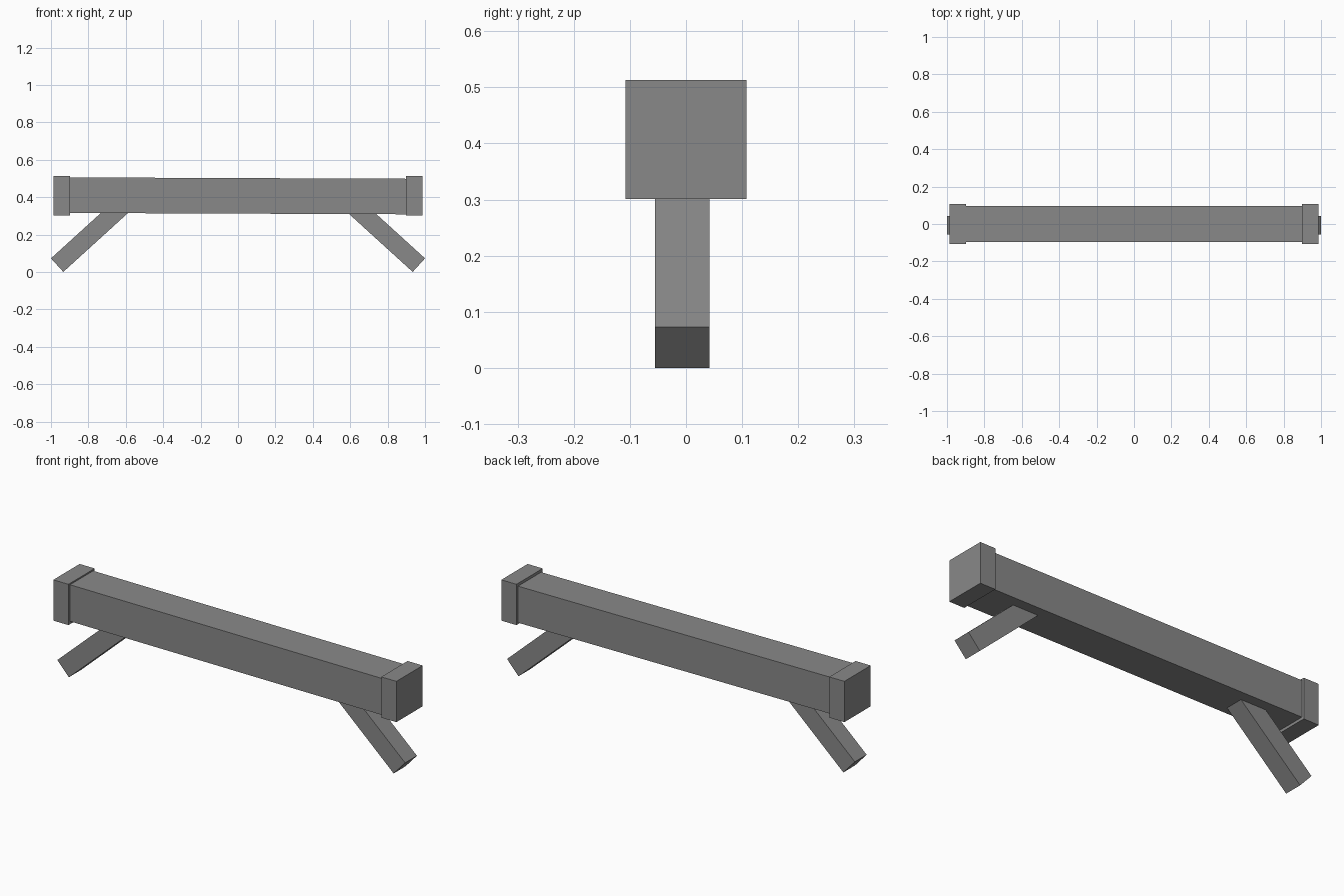
import bpy
from math import radians, sin, cos
from mathutils import Matrix, Vector

default = bpy.data.objects.get("Cube")
if default:
    bpy.data.objects.remove(default, do_unlink=True)

# Single grey finish
grey = bpy.data.materials.new("plain grey")
grey.use_nodes = True
colour = (0.25, 0.25, 0.25, 1)
grey.diffuse_color = colour
grey.node_tree.nodes["Principled BSDF"].inputs["Base Color"].default_value = colour


def box(name, centre, size, tilt=0.0):
    """Flat-sided block, tilted about the y axis."""
    bpy.ops.mesh.primitive_cube_add(size=1)
    ob = bpy.context.object
    ob.name = ob.data.name = name
    ob.data.transform(Matrix.Diagonal((*size, 1)))
    ob.location = centre
    ob.rotation_euler.y = tilt
    ob.data.materials.append(grey)
    return ob


# Long beam, very slightly lower on the left
box("beam", (0, 0, 0.407), (1.84, 0.19, 0.19), 0.004)

# End caps and splayed legs, mirrored left and right
leg_angle = radians(42.3)
leg_length = 0.5
for side, s in (("left", 1), ("right", -1)):
    box(side + "_end_cap", (s * 0.943, 0, 0.407), (0.087, 0.216, 0.212))

    foot = Vector((s * 0.967, -0.007, 0.0365))
    along = Vector((-s * cos(leg_angle), 0, sin(leg_angle)))
    box(side + "_leg", foot + along * leg_length / 2,
        (leg_length, 0.097, 0.098), s * leg_angle)
